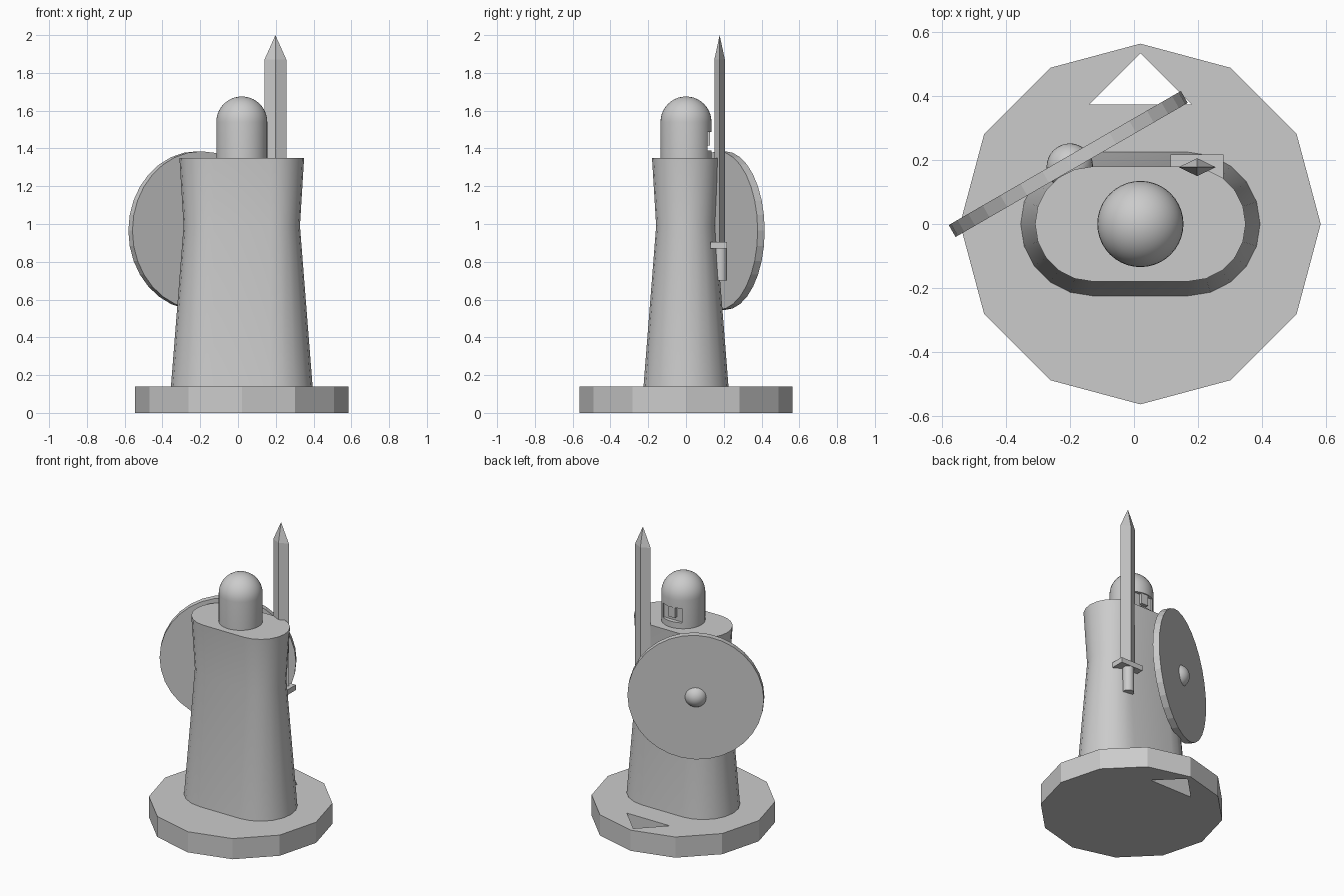
import bpy, bmesh
from math import sin, cos, pi, radians
from mathutils import Matrix, Vector

default = bpy.data.objects.get("Cube")
if default:
    bpy.data.objects.remove(default, do_unlink=True)

grey = bpy.data.materials.new("plain grey")
grey.use_nodes = True
colour = (0.6, 0.6, 0.6, 1)
grey.diffuse_color = colour
grey.node_tree.nodes["Principled BSDF"].inputs["Base Color"].default_value = colour

MID = 0.02      # x of the tower axis
R_HEAD = 0.135
GRIP = Vector((0.198, 0.178, 0))


def finish(name, bm, smooth=False):
    bmesh.ops.recalc_face_normals(bm, faces=bm.faces[:])
    mesh = bpy.data.meshes.new(name)
    bm.to_mesh(mesh)
    bm.free()
    mesh.materials.append(grey)
    ob = bpy.data.objects.new(name, mesh)
    bpy.context.collection.objects.link(ob)
    bpy.ops.object.select_all(action='DESELECT')
    ob.select_set(True)
    bpy.context.view_layer.objects.active = ob
    if smooth:
        bpy.ops.object.shade_smooth_by_angle(angle=radians(35))
    return ob


def loft(name, rings, smooth=False):
    """Skin closed rings of equal length and cap both ends; a single point makes a tip."""
    bm = bmesh.new()
    loops = [[bm.verts.new(p) for p in ring] for ring in rings]
    for a, b in zip(loops, loops[1:]):
        n = len(a)
        for i in range(n):
            j = (i + 1) % n
            if len(b) == 1:
                bm.faces.new((a[i], a[j], b[0]))
            else:
                bm.faces.new((a[i], a[j], b[j], b[i]))
    for end in (loops[0], loops[-1]):
        if len(end) > 2:
            bm.faces.new(end)
    return finish(name, bm, smooth)


def circle(r, z, n, x=0, y=0):
    return [(x + r * cos(2 * pi * i / n), y + r * sin(2 * pi * i / n), z) for i in range(n)]


def box(name, lo, hi):
    bm = bmesh.new()
    lo, hi = Vector(lo), Vector(hi)
    size = Matrix.Diagonal((*(hi - lo), 1))
    bmesh.ops.create_cube(bm, size=1, matrix=Matrix.Translation((lo + hi) / 2) @ size)
    return finish(name, bm)


def cut(target, cutter):
    mod = target.modifiers.new("cut", 'BOOLEAN')
    mod.operation, mod.solver, mod.object = 'DIFFERENCE', 'EXACT', cutter
    bpy.context.view_layer.objects.active = target
    bpy.ops.object.modifier_apply(modifier=mod.name)
    bpy.data.objects.remove(cutter, do_unlink=True)


# Twelve-sided base with a triangular hole
base = loft("base", [circle(0.565, z, 12, MID) for z in (0, 0.14)])
triangle = [(MID, 0.535), (MID - 0.16, 0.375), (MID + 0.16, 0.375)]
cut(base, loft("hole_cutter", [[(x, y, z) for x, y in triangle] for z in (-0.1, 0.3)]))


# Body with rounded ends and a narrow waist
def stadium(r, z, flat=0.15, steps=10):
    ring = []
    for side in (1, -1):
        for i in range(steps + 1):
            a = -pi / 2 + pi * i / steps
            ring.append((MID + side * (flat + r * cos(a)), side * r * sin(a), z))
    return ring


loft("body", [stadium(r, z) for r, z in ((0.225, 0.14), (0.158, 0.99), (0.18, 1.35))], True)

# Domed helmet with a face opening and nose guard
dome = [circle(R_HEAD * cos(a), 1.54 + R_HEAD * sin(a), 40, MID)
        for a in (pi / 2 * i / 10 for i in range(10))]
helmet = loft("helmet", [circle(R_HEAD, 1.35, 40, MID)] + dome + [[(MID, 0, 1.54 + R_HEAD)]], True)
cut(helmet, box("visor_cutter", (MID - 0.07, 0.105, 1.39), (MID + 0.07, 0.3, 1.487)))
box("nose_guard", (MID - 0.025, 0.1, 1.415), (MID + 0.025, 0.127, 1.487))

# Round shield slung at an angle, with a boss in the middle
shield_pose = (Matrix.Translation((-0.206, 0.188, 0.965))
               @ Matrix.Rotation(radians(30), 4, 'Z') @ Matrix.Rotation(radians(-90), 4, 'X'))
shield = loft("shield", [circle(0.42, z, 32) for z in (-0.0215, 0.0215)])
shield.matrix_world = shield_pose
bm = bmesh.new()
bmesh.ops.create_uvsphere(bm, u_segments=24, v_segments=14, radius=0.073)
boss = finish("shield_boss", bm, True)
boss.matrix_world = shield_pose @ Matrix.Translation((0, 0, -0.01))


# Sword: diamond blade, crossguard and grip
def diamond(z):
    return [GRIP + Vector(p) for p in ((0.058, 0, z), (0, 0.028, z), (-0.058, 0, z), (0, -0.028, z))]


loft("sword_blade", [diamond(0.89), diamond(1.87), [GRIP + Vector((0, 0, 2))]])
box("sword_guard", (0.115, 0.13, 0.87), (0.281, 0.218, 0.905))
loft("sword_grip", [circle(0.035, z, 20, GRIP.x, 0.182) for z in (0.7, 0.88)], True)
